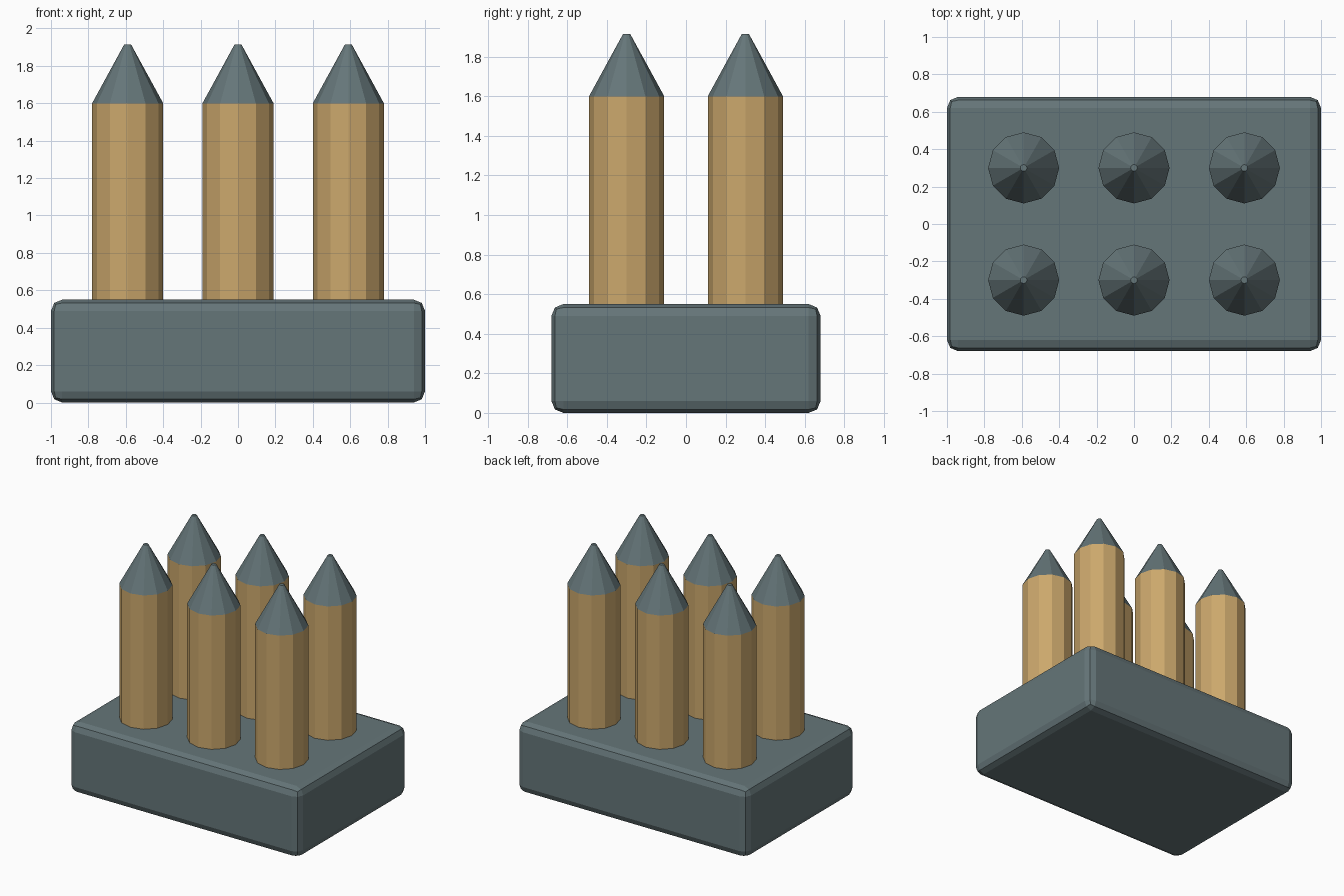
import bpy

if "Cube" in bpy.data.objects:
    bpy.data.objects.remove(bpy.data.objects["Cube"])

def material(name, rgb):
    m = bpy.data.materials.new(name)
    m.diffuse_color = (*rgb, 1)
    m.use_nodes = True
    m.node_tree.nodes["Principled BSDF"].inputs["Base Color"].default_value = m.diffuse_color
    return m

slate = material("slate", (0.13, 0.18, 0.19))
tan = material("tan", (0.60, 0.39, 0.15))

BASE_TOP, SHOULDER, TIP = 0.55, 1.60, 1.915
RADIUS, SIDES = 0.19, 12

def finish(name, mat):
    ob = bpy.context.object
    ob.name = name
    ob.data.materials.append(mat)
    return ob

# Base block with rounded edges
bpy.ops.mesh.primitive_cube_add(size=1, location=(0, 0, BASE_TOP / 2))
base = finish("base_block", slate)
base.scale = (2, 1.36, BASE_TOP)
bpy.ops.object.transform_apply(location=False, rotation=False, scale=True)
bevel = base.modifiers.new("rounded_edges", 'BEVEL')
bevel.width = 0.06
bevel.segments = 2

# Posts with pointed caps, three by two
bottom = BASE_TOP - 0.03
for row, y in (("front", -0.3), ("back", 0.3)):
    for col, x in (("left", -0.59), ("middle", 0), ("right", 0.59)):
        bpy.ops.mesh.primitive_cylinder_add(
            vertices=SIDES, radius=RADIUS, depth=SHOULDER - bottom,
            location=(x, y, (SHOULDER + bottom) / 2))
        finish(f"post_{row}_{col}", tan)
        bpy.ops.mesh.primitive_cone_add(
            vertices=SIDES, radius1=RADIUS, radius2=0.018, depth=TIP - SHOULDER,
            location=(x, y, (TIP + SHOULDER) / 2))
        finish(f"tip_{row}_{col}", slate)
